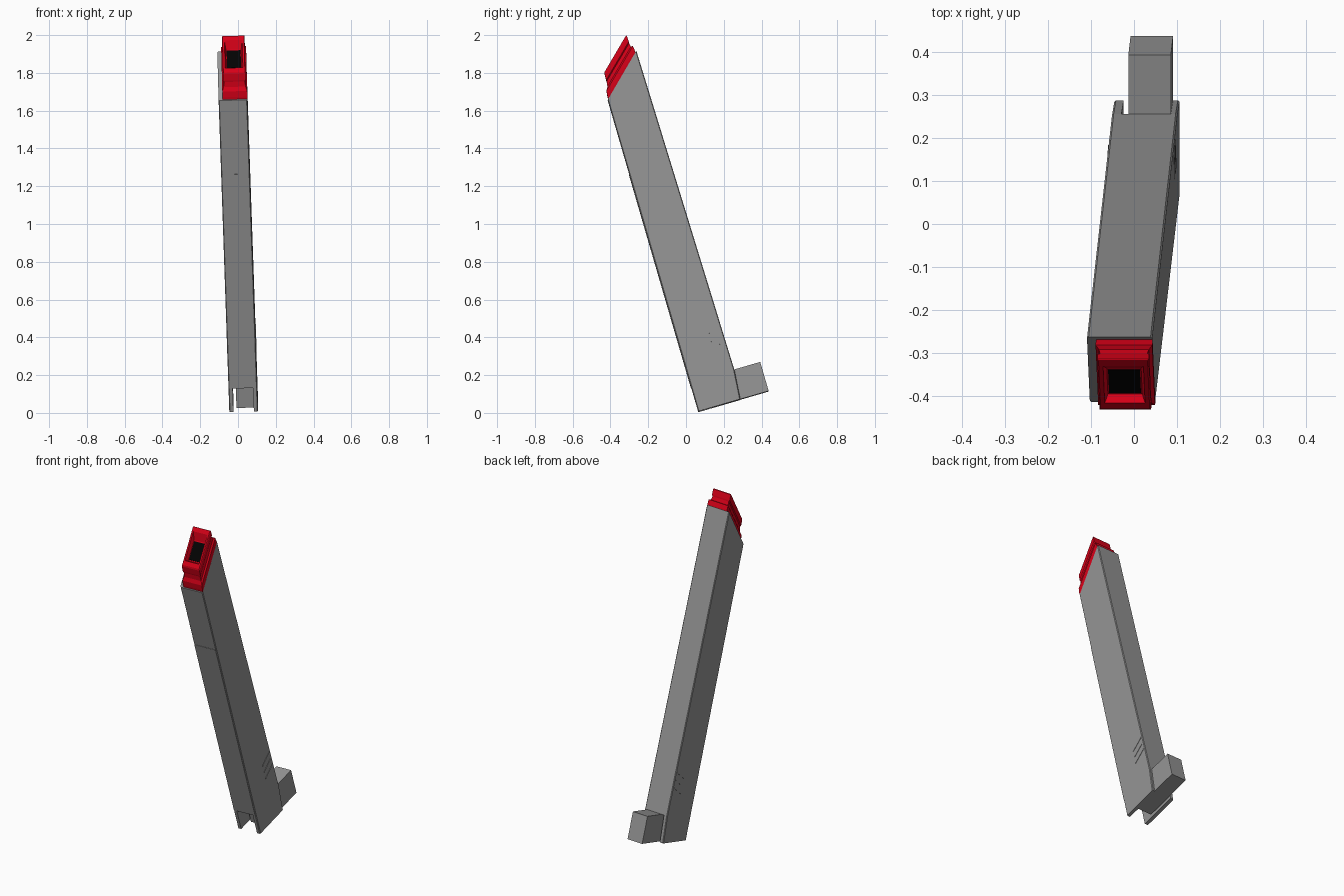
import bpy, bmesh

if "Cube" in bpy.data.objects:
    bpy.data.objects.remove(bpy.data.objects["Cube"])

# Local frame of the leaning piece: x across, s along its length, t front to back
def place(x, s, t):
    return (x - 0.033 * s,
            0.065 - 0.279 * s + 0.96 * t,
            0.006 + 0.96 * s + 0.279 * t + 0.033 * (x - 0.03))

def material(name, rgb):
    m = bpy.data.materials.new(name)
    m.diffuse_color = (*rgb, 1)
    m.use_nodes = True
    m.node_tree.nodes["Principled BSDF"].inputs["Base Color"].default_value = m.diffuse_color
    return m

grey = material("dark_grey", (0.3, 0.3, 0.3))
red = material("red", (0.68, 0.0, 0.009))
black = material("black", (0.001, 0.001, 0.001))

def loft(name, rings, mat=grey):
    """Skin equal-length rings of (x, s, t) points and cap both ends."""
    bm = bmesh.new()
    vs = [[bm.verts.new(place(*p)) for p in r] for r in rings]
    n = len(rings[0])
    for a, b in zip(vs, vs[1:]):
        for i in range(n):
            j = (i + 1) % n
            bm.faces.new((a[i], a[j], b[j], b[i]))
    bm.faces.new(vs[0])
    bm.faces.new(vs[-1][::-1])
    bmesh.ops.recalc_face_normals(bm, faces=bm.faces)
    me = bpy.data.meshes.new(name)
    bm.to_mesh(me)
    bm.free()
    ob = bpy.data.objects.new(name, me)
    bpy.context.collection.objects.link(ob)
    me.materials.append(mat)
    return ob

def prism(name, profile, x0, x1, mat=grey):
    return loft(name, [[(x, s, t) for s, t in profile] for x in (x0, x1)], mat)

LEFT, RIGHT, C = -0.046, 0.106, 0.004

def s_top(t):
    return 1.718 + 0.95 * t

def s_floor(t):
    return 0.13 + 0.12 * t

def section(back, s_of_t):
    pts = [(LEFT + C, 0), (RIGHT - C, 0), (RIGHT, C), (RIGHT, back - C),
           (RIGHT - C, back), (LEFT + C, back), (LEFT, back - C), (LEFT, C)]
    return [(x, s_of_t(t), t) for x, t in pts]

# Long tapered body with slanted top
loft("body", [section(0.245, s_floor), section(0.218, s_top)])

# Side flanges hanging below the body
for name, outer, d in (("left_flange", LEFT, 1), ("right_flange", RIGHT, -1)):
    def ring(back, s_of_t):
        pts = [(outer + d * C, 0), (outer + d * 0.022, 0), (outer + d * 0.022, back),
               (outer + d * C, back), (outer, back - C), (outer, C)]
        return [(x, s_of_t(t), t) for x, t in pts]
    loft(name, [ring(0.232, lambda t: 0), ring(0.245, s_floor)])

# Foot block that projects to the back
prism("foot_block", [(0, 0.075), (0, 0.388), (0.16, 0.388), (0.16, 0.075)], -0.008, 0.091)

# Thin lower front plate that leaves a seam
prism("front_plate", [(0.13, -0.002), (1.31, -0.002), (1.31, 0.003), (0.13, 0.003)],
      LEFT + C, RIGHT - C)

# Three slanted grip lines on each side
for side, x in (("left", LEFT), ("right", RIGHT)):
    for i in range(3):
        s, t = 0.30 + 0.045 * i, 0.19
        prism(f"{side}_grip_line_{i + 1}",
              [(s - 0.02, t - 0.04), (s + 0.02, t + 0.04),
               (s + 0.025, t + 0.04), (s - 0.015, t - 0.04)], x - 0.002, x + 0.002)

# Stepped red cap: rings of (height, half width, half length) parallel to the slanted top
MID_T = 0.107

def cap_ring(h, a, b):
    dt = b * 0.727
    ds = b * 0.686
    s = s_top(MID_T) + h
    cx = 0.041
    return [(cx - a, s - ds, MID_T - dt), (cx + a, s - ds, MID_T - dt),
            (cx + a, s + ds, MID_T + dt), (cx - a, s + ds, MID_T + dt)]

steps = [(-0.02, 0.063, 0.142), (0.012, 0.066, 0.142), (0.04, 0.066, 0.138),
         (0.05, 0.058, 0.122), (0.074, 0.055, 0.117), (0.082, 0.060, 0.118),
         (0.116, 0.060, 0.116), (0.122, 0.057, 0.111), (0.122, 0.047, 0.085),
         (0.092, 0.040, 0.060)]
loft("cap", [cap_ring(*p) for p in steps], red)

# Dark opening in the cap
loft("cap_opening", [cap_ring(0.085, 0.037, 0.053), cap_ring(0.094, 0.037, 0.053)], black)
